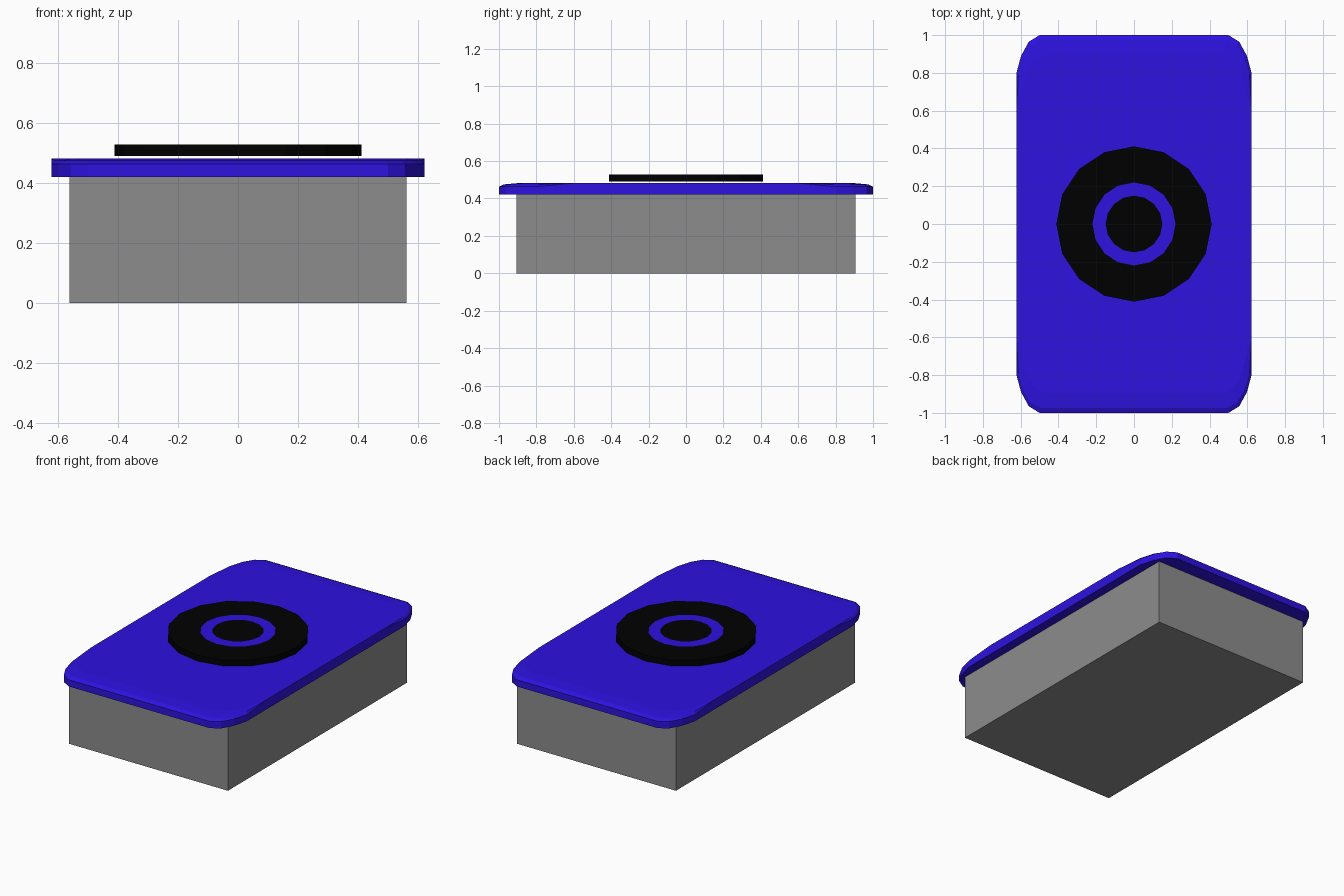
import bpy, bmesh, math

if "Cube" in bpy.data.objects:
    bpy.data.objects.remove(bpy.data.objects["Cube"])


def material(name, color):
    m = bpy.data.materials.new(name)
    m.diffuse_color = color
    m.use_nodes = True
    m.node_tree.nodes["Principled BSDF"].inputs["Base Color"].default_value = m.diffuse_color
    return m


blue = material("blue", (0.026, 0.006, 0.74, 1))
black = material("black", (0.0, 0.0, 0.0, 1))
grey = material("dark grey", (0.265, 0.265, 0.265, 1))


def finish(name, bm, mats=()):
    bmesh.ops.remove_doubles(bm, verts=bm.verts, dist=0.0005)
    bmesh.ops.recalc_face_normals(bm, faces=bm.faces)
    me = bpy.data.meshes.new(name)
    bm.to_mesh(me)
    bm.free()
    for m in mats:
        me.materials.append(m)
    ob = bpy.data.objects.new(name, me)
    bpy.context.collection.objects.link(ob)
    return ob


def loft(bm, rings, mat_ids=None):
    """Join closed rings with quads and cap both ends."""
    vs = [[bm.verts.new(p) for p in r] for r in rings]
    n = len(vs[0])
    for k in range(len(vs) - 1):
        for i in range(n):
            j = (i + 1) % n
            f = bm.faces.new((vs[k][i], vs[k][j], vs[k + 1][j], vs[k + 1][i]))
            f.material_index = mat_ids[k] if mat_ids else 0
    bm.faces.new(vs[0][::-1])
    bm.faces.new(vs[-1])


# Box body
bm = bmesh.new()
loft(bm, [[(x * 0.5625, y * 0.905, z) for x, y in ((1, -1), (1, 1), (-1, 1), (-1, -1))]
          for z in (0, 0.42)])
finish("box_body", bm, [grey])


# Lid: rounded corners, top edge eased at the ends and fading out along the sides
def full_ring(quarter):
    q = quarter
    return (q + [(-x, y, z) for x, y, z in reversed(q)]
            + [(-x, -y, z) for x, y, z in q]
            + [(x, -y, z) for x, y, z in reversed(q)])


outline = [(0.622, 0.6), (0.622, 0.8), (0.598, 0.89), (0.557, 0.965), (0.5, 1.0)]
middle = [(0.622, 0.6), (0.612, 0.79), (0.585, 0.88), (0.545, 0.945), (0.49, 0.975)]
inner = [(0.622, 0.6), (0.575, 0.77), (0.555, 0.83), (0.52, 0.87), (0.46, 0.9)]
TOP = 0.482


def ring(points, z):
    return full_ring([(x, y, TOP if i == 0 else z) for i, (x, y) in enumerate(points)])


bm = bmesh.new()
loft(bm, [full_ring([(x, y, 0.42) for x, y in outline]),
          ring(outline, 0.463), ring(middle, 0.475), ring(inner, TOP)])
finish("lid", bm, [blue])


# Round dial: black disc with a flush blue band
def circle(r, z, n=16):
    return [(r * math.cos(2 * math.pi * i / n), r * math.sin(2 * math.pi * i / n), z)
            for i in range(n)]


bm = bmesh.new()
loft(bm, [circle(0.411, 0.49), circle(0.411, 0.528), circle(0.22, 0.528), circle(0.15, 0.528)],
     [0, 0, 1])
finish("dial", bm, [black, blue])
